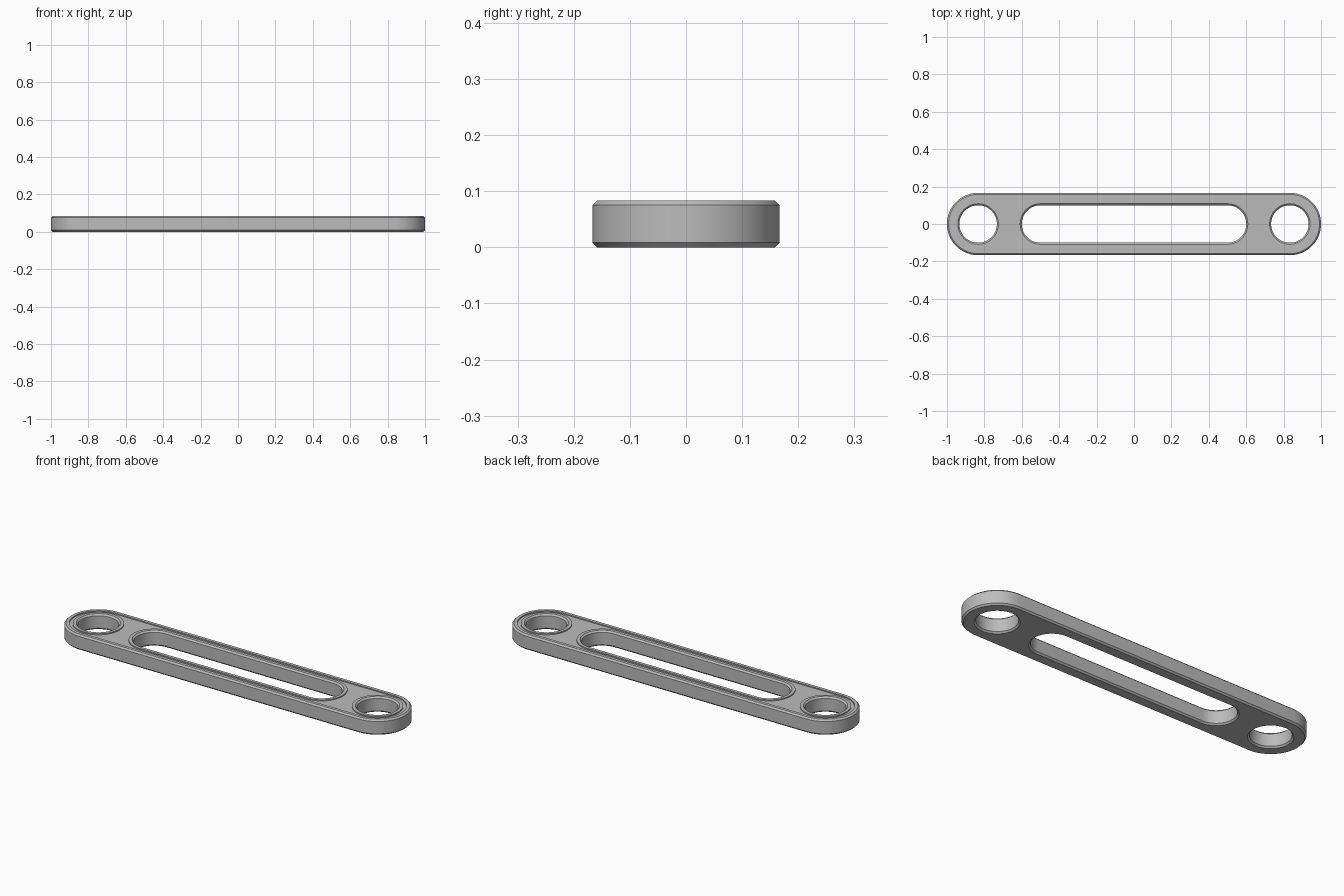
import bpy
import bmesh
import math

cube = bpy.data.objects.get("Cube")
if cube:
    bpy.data.objects.remove(cube)

SEGMENTS = 96
HEIGHT = 0.0833
CHAMFER = 0.0083
RIM = 0.0167       # width of the raised lip beside each edge
RECESS = 0.006     # depth of the sunken top panel

bm = bmesh.new()


def stadium(cx, half, radius, z):
    """Closed loop of vertices: a circle, stretched along x by half."""
    r = radius / math.cos(math.pi / SEGMENTS)
    loop = []
    for i in range(SEGMENTS):
        a = (i + 0.5) * math.tau / SEGMENTS
        x = cx + math.copysign(half, math.cos(a)) + r * math.cos(a)
        loop.append(bm.verts.new((x, r * math.sin(a), z)))
    return loop


def wall(cx, half, radius, inward):
    """Loft one edge from underside to recess; return its first and last loops."""
    c, rim = inward * CHAMFER, inward * (CHAMFER + RIM)
    profile = [
        (radius + c, 0),
        (radius, CHAMFER),
        (radius, HEIGHT - CHAMFER),
        (radius + c, HEIGHT),
        (radius + rim, HEIGHT),
        (radius + rim, HEIGHT - RECESS),
    ]
    loops = [stadium(cx, half, r, z) for r, z in profile]
    for low, high in zip(loops, loops[1:]):
        for i in range(SEGMENTS):
            j = (i + 1) % SEGMENTS
            bm.faces.new((low[i], low[j], high[j], high[i]))
    return loops[0], loops[-1]


# Outer edge, long slot and the two end holes
walls = [
    wall(0, 0.8333, 0.1667, -1),
    wall(0, 0.5, 0.1, 1),
    wall(-0.8333, 0, 0.1, 1),
    wall(0.8333, 0, 0.1, 1),
]

# Flat underside and sunken top panel
for level, normal in ((0, (0, 0, -1)), (1, (0, 0, 1))):
    edges = []
    for w in walls:
        loop = w[level]
        edges += [bm.edges.get((loop[i - 1], loop[i])) for i in range(SEGMENTS)]
    bmesh.ops.triangle_fill(bm, edges=edges, use_beauty=True, normal=normal)

bmesh.ops.recalc_face_normals(bm, faces=bm.faces)
mesh = bpy.data.meshes.new("slotted_link_plate")
bm.to_mesh(mesh)
bm.free()

plate = bpy.data.objects.new("slotted_link_plate", mesh)
bpy.context.collection.objects.link(plate)

# Plain grey finish
grey = bpy.data.materials.new("plain grey")
grey.use_nodes = True
color = (0.5, 0.5, 0.5, 1)
grey.diffuse_color = color
grey.node_tree.nodes["Principled BSDF"].inputs["Base Color"].default_value = color
mesh.materials.append(grey)

bpy.ops.object.select_all(action="DESELECT")
plate.select_set(True)
bpy.context.view_layer.objects.active = plate
bpy.ops.object.shade_smooth_by_angle(angle=math.radians(30))
